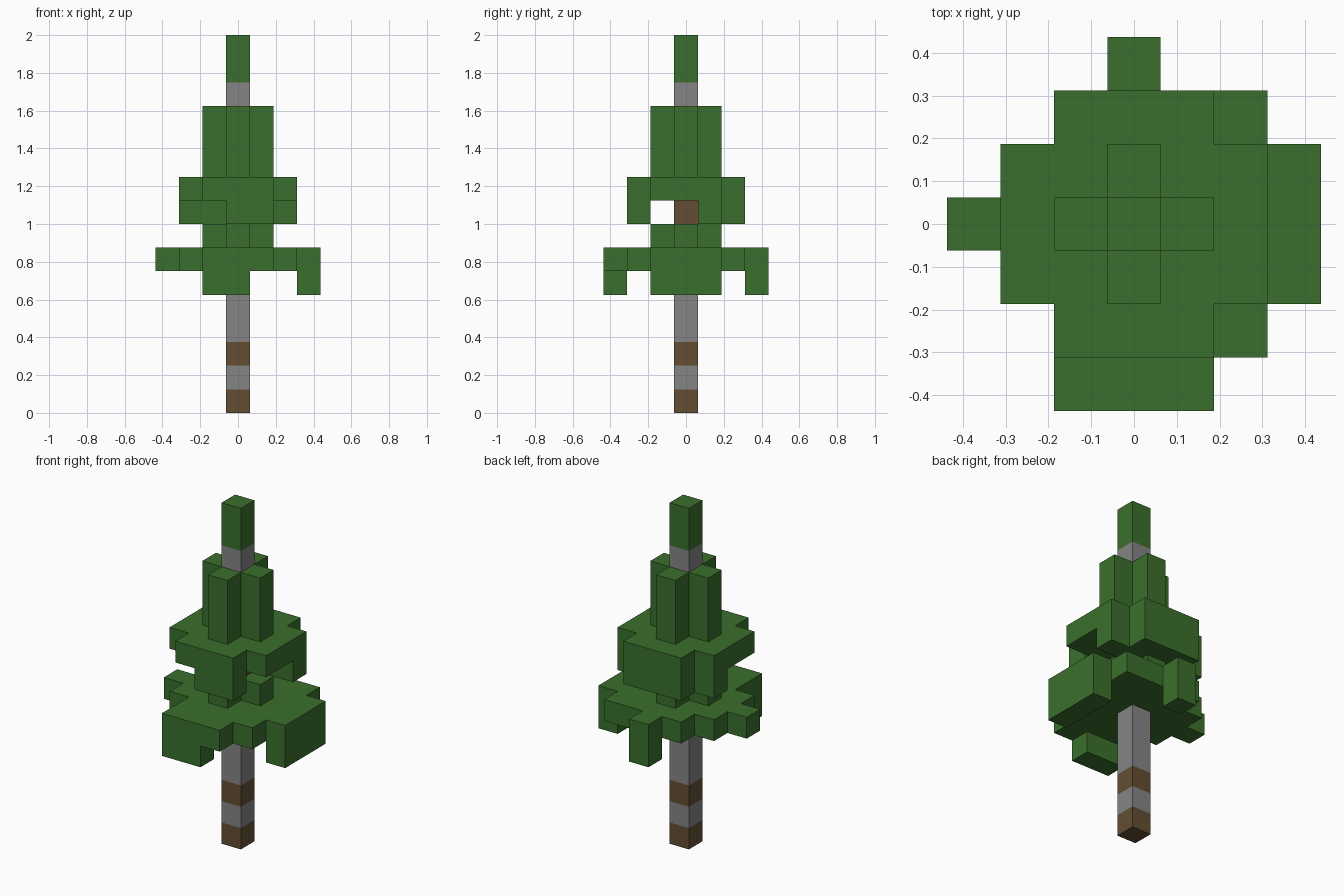
import bpy, bmesh
from math import radians
from mathutils import Vector

cube = bpy.data.objects.get("Cube")
if cube:
    bpy.data.objects.remove(cube, do_unlink=True)

U = 0.125  # block size


def material(name, rgb):
    m = bpy.data.materials.new(name)
    m.use_nodes = True
    m.diffuse_color = (*rgb, 1)
    bsdf = next(n for n in m.node_tree.nodes if n.type == 'BSDF_PRINCIPLED')
    bsdf.inputs["Base Color"].default_value = (*rgb, 1)
    bsdf.inputs["Roughness"].default_value = 0.9
    return m


green = material("leaf green", (0.043, 0.159, 0.026))
gray = material("bark gray", (0.235, 0.235, 0.235))
brown = material("bark brown", (0.125, 0.076, 0.032))


def cells(plan):
    """Filled cells of a plan map; first row is the back, first column is -x."""
    rows = plan.split()
    half = len(rows) // 2
    return [(c - half, half - r) for r, row in enumerate(rows)
            for c, mark in enumerate(row) if mark == "#"]


def blocks(name, layers, mats, rule=lambda z: 0):
    """Outer shell of stacked block layers {level: plan}; rule picks material by level."""
    solid = {(x, y, z) for z, plan in layers.items() for x, y in cells(plan)}
    bm = bmesh.new()
    for cell in sorted(solid):
        centre = Vector(cell) + Vector((0, 0, 0.5))
        for axis in range(3):
            for sign in (-1, 1):
                n = Vector((0, 0, 0))
                n[axis] = sign
                if tuple(int(v) for v in Vector(cell) + n) in solid:
                    continue
                a = Vector((0, 0, 0))
                a[(axis + 1) % 3] = 0.5
                b = n.cross(a)
                mid = centre + n / 2
                corners = (mid + a + b, mid - a + b, mid - a - b, mid + a - b)
                f = bm.faces.new([bm.verts.new(p * U) for p in corners])
                f.material_index = rule(cell[2])
    bmesh.ops.remove_doubles(bm, verts=bm.verts, dist=0.001)
    bm.normal_update()
    bmesh.ops.dissolve_limit(bm, angle_limit=radians(1), verts=bm.verts,
                             edges=bm.edges, delimit={'MATERIAL'})
    bmesh.ops.recalc_face_normals(bm, faces=bm.faces)
    me = bpy.data.meshes.new(name)
    bm.to_mesh(me)
    bm.free()
    for m in mats:
        me.materials.append(m)
    bpy.context.collection.objects.link(bpy.data.objects.new(name, me))


CROSS = ".#. ### .#."

# Trunk: gray bark with brown bands
blocks("trunk", {z: "#" for z in range(14)}, [gray, brown],
       lambda z: int(z in (0, 2, 7, 8)))

# Lower branches: broad plate with drooping ends
blocks("lower_branches", {
    6: "...#... ..####. .###### ####### .###### ..####. ..###..",
    5: "...#... ....... ......# ......# ......# ....... ..##...",
}, [green])

# Collar between the two plates
blocks("middle_collar", {7: CROSS}, [green])

# Upper branches: plate with drooping ends
blocks("upper_branches", {
    9: ".###. ##### ##### ##### .###.",
    8: ".###. ##### ..... ..... ..##.",
}, [green])

# Tall cross-shaped foliage around the upper trunk, then the tip
blocks("upper_foliage", {z: CROSS for z in (10, 11, 12)}, [green])
blocks("tree_tip", {z: "#" for z in (14, 15)}, [green])
